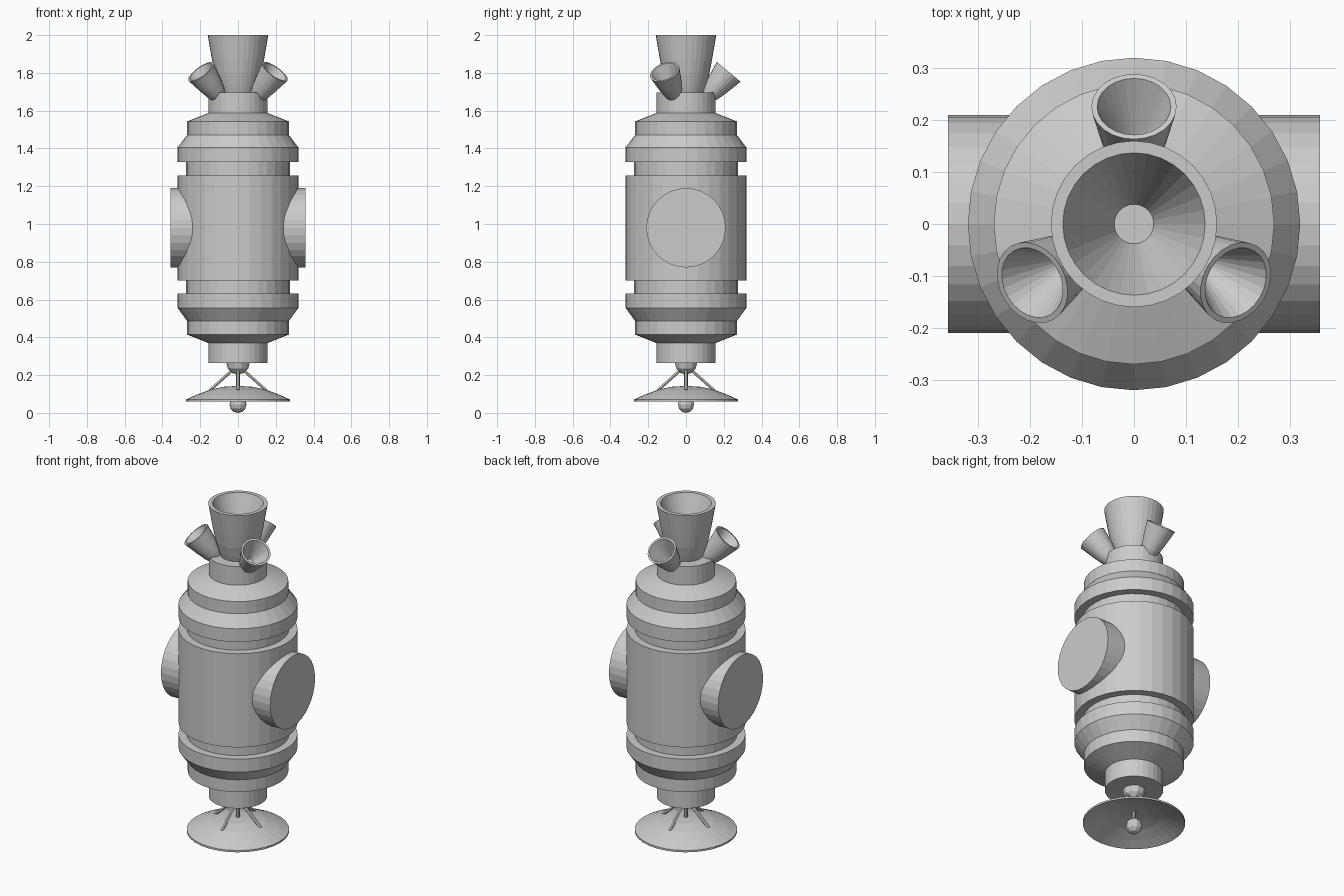
import bpy, bmesh
from math import pi, cos, sin, radians
from mathutils import Vector, Matrix

if "Cube" in bpy.data.objects:
    bpy.data.objects.remove(bpy.data.objects["Cube"])


def lathe(name, profile, sides=32, matrix=Matrix.Identity(4)):
    """Revolve (radius, height) points about local z; radius 0 makes a pole."""
    bm = bmesh.new()
    rings = []
    for r, z in profile:
        if r == 0:
            rings.append([bm.verts.new((0, 0, z))])
        else:
            rings.append([bm.verts.new((r * cos(2 * pi * i / sides), r * sin(2 * pi * i / sides), z))
                          for i in range(sides)])
    for a, b in zip(rings, rings[1:]):
        for i in range(sides):
            j = (i + 1) % sides
            if len(a) == 1:
                bm.faces.new((a[0], b[j], b[i]))
            elif len(b) == 1:
                bm.faces.new((a[i], a[j], b[0]))
            else:
                bm.faces.new((a[i], a[j], b[j], b[i]))
    bmesh.ops.recalc_face_normals(bm, faces=bm.faces)
    me = bpy.data.meshes.new(name)
    bm.to_mesh(me)
    bm.free()
    ob = bpy.data.objects.new(name, me)
    ob.matrix_world = matrix
    bpy.context.collection.objects.link(ob)
    return ob


def rod(name, p, q, r, sides=8):
    p, q = Vector(p), Vector(q)
    d = q - p
    m = Matrix.Translation(p) @ d.to_track_quat('Z', 'Y').to_matrix().to_4x4()
    return lathe(name, [(0, 0), (r, 0), (r, d.length), (0, d.length)], sides, m)


def ball(name, r, z, sides=10, rings=6):
    pts = [(r * sin(pi * k / rings), z - r * cos(pi * k / rings)) for k in range(1, rings)]
    return lathe(name, [(0, z - r)] + pts + [(0, z + r)], sides)


# Stepped main hull with two grooves and a neck at each end
lathe("hull", [
    (0, .265), (.157, .265), (.157, .37), (.27, .415), (.27, .487), (.32, .556),
    (.32, .633), (.275, .633), (.275, .702), (.32, .702), (.32, 1.257), (.275, 1.257),
    (.275, 1.327), (.32, 1.327), (.32, 1.405), (.27, 1.471), (.27, 1.543),
    (.157, 1.587), (.157, 1.697), (0, 1.697)])

# Side drum running right through the hull
rod("side_drum", (-.358, 0, .98), (.358, 0, .98), .21, 32)

# Main nozzle bell
lathe("main_nozzle", [
    (0, 1.68), (.088, 1.68), (.105, 1.73), (.122, 1.79), (.138, 1.87), (.16, 2.0),
    (.137, 2.0), (.038, 1.74), (0, 1.74)])

# Three small nozzles tilted outward
tilt = radians(40)
for k in range(3):
    turn = Matrix.Rotation(radians(90 + 120 * k), 4, 'Z')
    place = Matrix.Translation((.226, 0, 1.806)) @ Matrix.Rotation(tilt, 4, 'Y')
    lathe(f"small_nozzle_{k + 1}", [
        (0, -.165), (.042, -.165), (.053, -.135), (.064, -.09), (.082, 0),
        (.071, 0), (.018, -.12), (0, -.12)], 24, turn @ place)

# Downward-facing dish
lathe("dish", [
    (0, .143), (.08, .138), (.15, .122), (.22, .096), (.275, .071), (.275, .06),
    (.22, .084), (.15, .11), (.08, .126), (0, .131)])

# Dish mount, centre rod, feed and struts
ball("dish_mount", .062, .265)
rod("centre_rod", (0, 0, .22), (0, 0, .045), .01)
ball("dish_feed", .045, .045)
for k in range(4):
    a = k * pi / 2
    rod(f"strut_{k + 1}", (.02 * cos(a), .02 * sin(a), .235),
        (.15 * cos(a), .15 * sin(a), .118), .009, 6)
